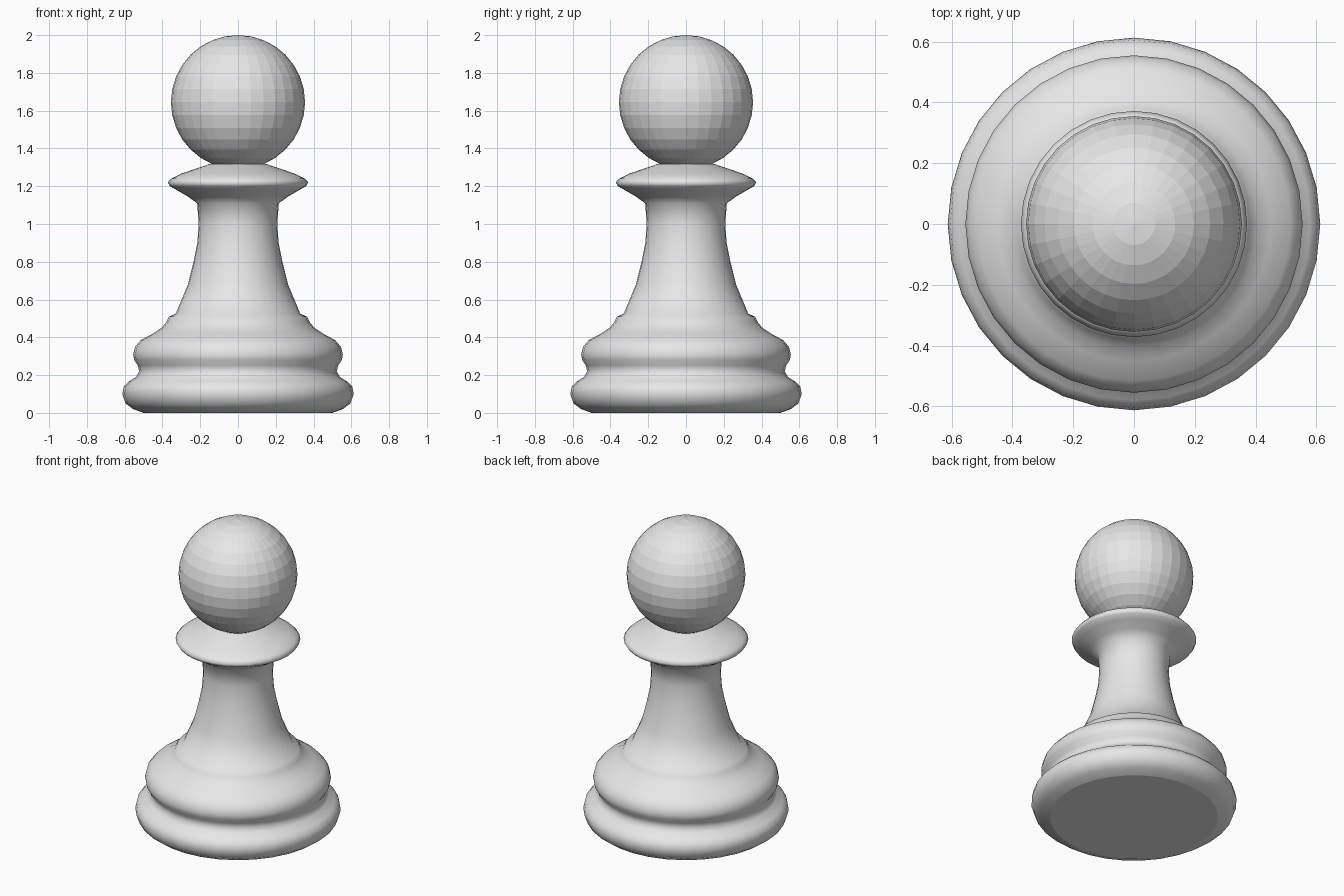
import bpy, bmesh, math
from mathutils import Matrix

if "Cube" in bpy.data.objects:
    bpy.data.objects.remove(bpy.data.objects["Cube"])

SEGMENTS = 32

mat = bpy.data.materials.new("light_grey")
mat.diffuse_color = (0.8, 0.8, 0.8, 1)
mat.use_nodes = True
mat.node_tree.nodes["Principled BSDF"].inputs["Base Color"].default_value = mat.diffuse_color


def add_object(name, bm):
    mesh = bpy.data.meshes.new(name)
    bmesh.ops.recalc_face_normals(bm, faces=bm.faces[:])
    bm.to_mesh(mesh)
    bm.free()
    mesh.materials.append(mat)
    obj = bpy.data.objects.new(name, mesh)
    bpy.context.collection.objects.link(obj)
    return obj


def lathe(name, profile):
    """Turn a (radius, height) profile around z and cap both ends."""
    bm = bmesh.new()
    rings = []
    for r, z in profile:
        rings.append([bm.verts.new((r * math.cos(a), r * math.sin(a), z))
                      for a in (2 * math.pi * i / SEGMENTS for i in range(SEGMENTS))])
    for low, high in zip(rings, rings[1:]):
        for i in range(SEGMENTS):
            j = (i + 1) % SEGMENTS
            bm.faces.new((low[i], low[j], high[j], high[i])).smooth = True
    bm.faces.new(rings[0])
    bm.faces.new(rings[-1])
    return add_object(name, bm)


# Turned body: foot, rounded mouldings, waisted stem and collar
lathe("body", [
    (0.50, 0.0), (0.555, 0.02), (0.595, 0.05), (0.613, 0.10), (0.605, 0.14),
    (0.58, 0.165), (0.54, 0.19), (0.523, 0.22), (0.53, 0.25), (0.55, 0.28),
    (0.555, 0.31), (0.545, 0.35), (0.515, 0.385), (0.45, 0.42), (0.405, 0.45),
    (0.38, 0.48), (0.365, 0.51), (0.33, 0.525), (0.265, 0.68), (0.235, 0.80),
    (0.215, 0.90), (0.208, 1.00), (0.216, 1.11), (0.265, 1.145), (0.325, 1.18),
    (0.36, 1.20), (0.372, 1.22), (0.355, 1.24), (0.305, 1.265), (0.15, 1.318),
])

# Faceted ball head
bm = bmesh.new()
bmesh.ops.create_uvsphere(bm, u_segments=SEGMENTS, v_segments=16, radius=0.355,
                          matrix=Matrix.Translation((0, 0, 1.645)))
add_object("head", bm)
